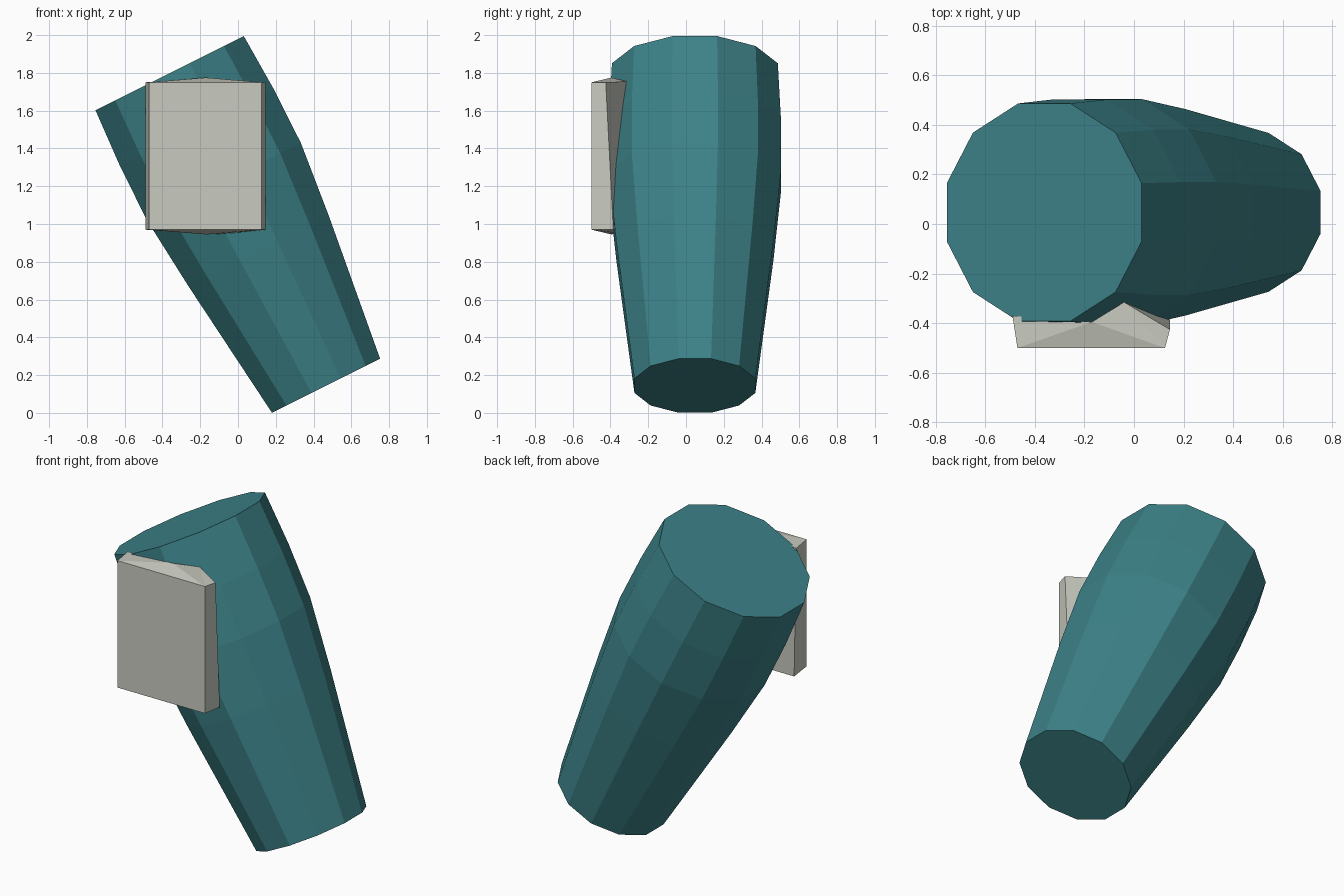
import bpy, bmesh, math
from mathutils import Vector

if "Cube" in bpy.data.objects:
    bpy.data.objects.remove(bpy.data.objects["Cube"])


def material(name, rgb):
    m = bpy.data.materials.new(name)
    m.diffuse_color = (*rgb, 1)
    m.use_nodes = True
    m.node_tree.nodes["Principled BSDF"].inputs["Base Color"].default_value = m.diffuse_color
    return m


def add_object(name, bm, mat):
    bmesh.ops.recalc_face_normals(bm, faces=bm.faces)
    mesh = bpy.data.meshes.new(name)
    bm.to_mesh(mesh)
    bm.free()
    mesh.materials.append(mat)
    obj = bpy.data.objects.new(name, mesh)
    bpy.context.collection.objects.link(obj)
    return obj


teal = material("teal", (0.045, 0.223, 0.246))
pale_grey = material("pale grey", (0.58, 0.597, 0.527))

# Tilted twelve-sided sleeve: (distance along axis, half width across flats)
SIDES = 12
base = Vector((0.466, 0.047, 0.144))
axis = Vector((-0.4475, 0, 0.8943))
across = Vector((0.8943, 0, 0.4475))
depth = Vector((0, 1, 0))
profile = [(0, 0.32), (0.4, 0.368), (0.8, 0.416), (1.21, 0.456),
           (1.53, 0.455), (1.85, 0.439)]

bm = bmesh.new()
rings = []
for t, apothem in profile:
    r = apothem / math.cos(math.pi / SIDES)
    ring = []
    for i in range(SIDES):
        a = math.tau * (i + 0.5) / SIDES
        ring.append(bm.verts.new(base + axis * t
                                 + across * r * math.cos(a)
                                 + depth * r * math.sin(a)))
    rings.append(ring)
for low, high in zip(rings, rings[1:]):
    for i in range(SIDES):
        j = (i + 1) % SIDES
        bm.faces.new((low[i], low[j], high[j], high[i]))
bm.faces.new(rings[0])
bm.faces.new(rings[-1])
add_object("sleeve", bm, teal)

# Flat-fronted pad whose back edge wraps onto the sleeve
bm = bmesh.new()
outline_bottom = [(-0.47, -0.5, 0.97), (0.125, -0.5, 0.97), (0.145, -0.385, 0.97),
                  (-0.04, -0.35, 0.95), (-0.17, -0.395, 0.945), (-0.49, -0.35, 0.97)]
outline_top = [(-0.47, -0.5, 1.75), (0.125, -0.5, 1.75), (0.145, -0.425, 1.75),
               (-0.04, -0.315, 1.755), (-0.17, -0.395, 1.775), (-0.49, -0.37, 1.75)]
bottom = [bm.verts.new(p) for p in outline_bottom]
top = [bm.verts.new(p) for p in outline_top]
n = len(top)
for i in range(n):
    j = (i + 1) % n
    bm.faces.new((bottom[i], bottom[j], top[j], top[i]))
for ring in (bottom, top):
    for a, b, c in ((0, 1, 4), (1, 2, 3), (1, 3, 4), (0, 4, 5)):
        bm.faces.new((ring[a], ring[b], ring[c]))
add_object("front_pad", bm, pale_grey)
